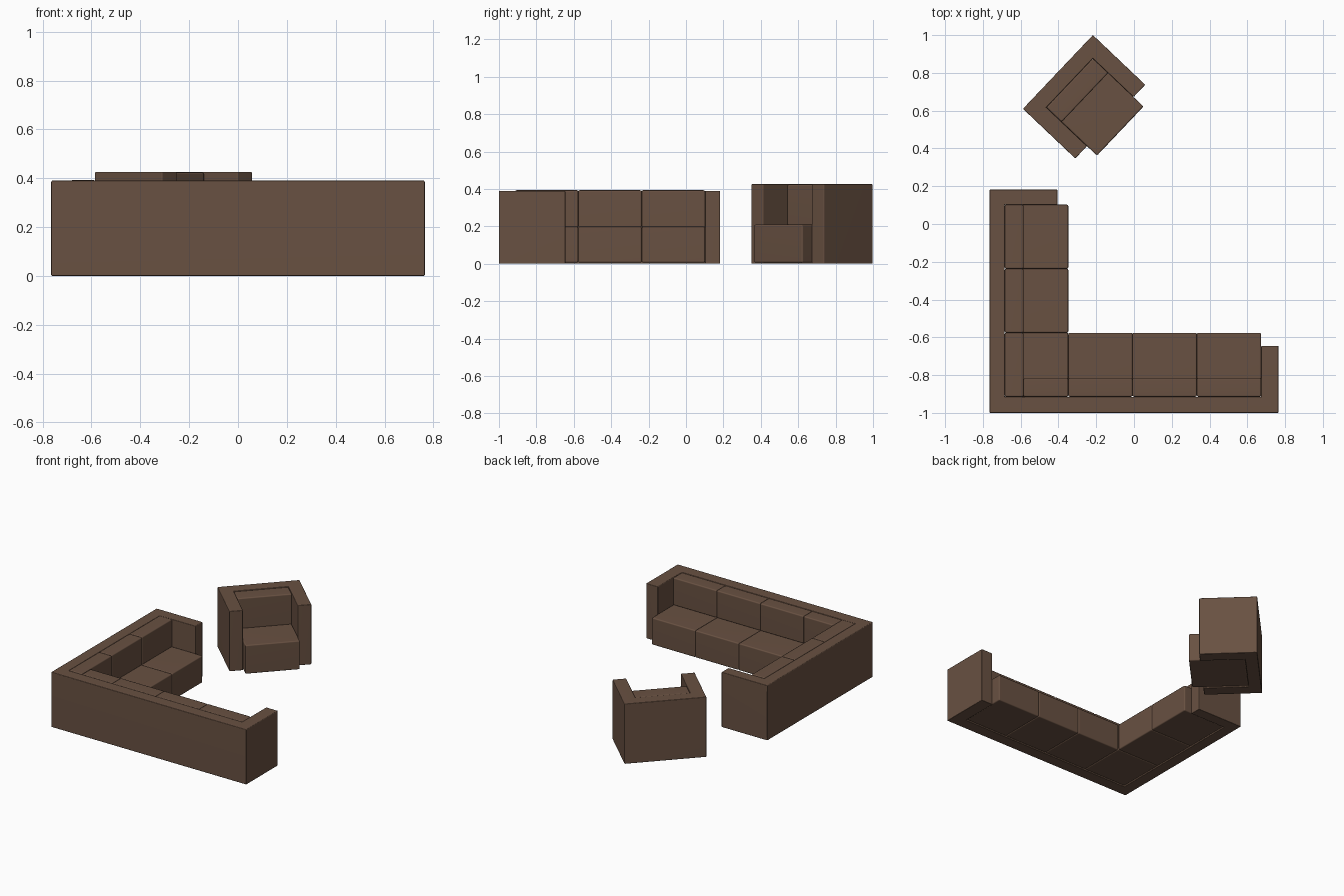
import bpy, bmesh, math
from mathutils import Matrix

if "Cube" in bpy.data.objects:
    bpy.data.objects.remove(bpy.data.objects["Cube"])

leather = bpy.data.materials.new("brown leather")
leather.diffuse_color = (0.14, 0.082, 0.054, 1)
leather.use_nodes = True
leather.node_tree.nodes["Principled BSDF"].inputs["Base Color"].default_value = leather.diffuse_color


def prism(name, outline, z0, z1, bevel, matrix=Matrix()):
    """Extrude a floor outline from z0 to z1 and soften its edges."""
    bm = bmesh.new()
    face = bm.faces.new([bm.verts.new((x, y, z0)) for x, y in outline])
    ext = bmesh.ops.extrude_face_region(bm, geom=[face])
    for v in ext["geom"]:
        if isinstance(v, bmesh.types.BMVert):
            v.co.z = z1
    bmesh.ops.recalc_face_normals(bm, faces=bm.faces[:])
    mesh = bpy.data.meshes.new(name)
    bm.to_mesh(mesh)
    bm.free()
    mesh.materials.append(leather)
    obj = bpy.data.objects.new(name, mesh)
    bpy.context.collection.objects.link(obj)
    obj.matrix_world = matrix
    mod = obj.modifiers.new("soft edges", 'BEVEL')
    mod.width = bevel
    mod.segments = 2
    mesh.shade_smooth()
    obj.modifiers.new("even shading", 'WEIGHTED_NORMAL')
    return obj


def cushion(name, x0, x1, y0, y1, z0, z1, matrix=Matrix()):
    return prism(name, [(x0, y0), (x1, y0), (x1, y1), (x0, y1)], z0, z1, 0.008, matrix)


# corner sofa: one continuous back with an arm at each end
prism("sofa_frame", [(-.765, -1), (.765, -1), (.765, -.645), (.673, -.645),
                     (.673, -.915), (-.685, -.915), (-.685, .102), (-.405, .102),
                     (-.405, .182), (-.765, .182)], 0, .39, 0.005)

# long row: corner seat plus three seats, with back cushions
xs = [-.685, -.348, -.008, .333, .673]
for i in range(4):
    cushion(f"long_seat_{i}", xs[i], xs[i + 1], -.915, -.576, .006, .198)
    left = -.585 if i == 0 else xs[i]
    cushion(f"long_back_cushion_{i}", left, xs[i + 1], -.915, -.815, .195, .39)

# short row: two seats and three back cushions
ys = [-.915, -.576, -.237, .102]
for i in range(3):
    if i:
        cushion(f"short_seat_{i}", -.685, -.348, ys[i], ys[i + 1], .006, .198)
    cushion(f"short_back_cushion_{i}", -.685, -.585, ys[i], ys[i + 1], .195, .393)

# armchair: local x along its back, local -y forward, turned to face the sofa
turn = Matrix.Translation((-.588, .61, 0)) @ Matrix.Rotation(math.radians(46.5), 4, 'Z')
w, d = .538, .382
prism("chair_frame", [(0, 0), (0, -d), (.09, -d), (.09, -.085), (w - .09, -.085),
                      (w - .09, -d), (w, -d), (w, 0)], 0, .426, 0.005, turn)
cushion("chair_seat", .09, w - .09, -.455, -.085, .006, .21, turn)
cushion("chair_back_cushion", .09, w - .09, -.197, -.085, .205, .424, turn)
